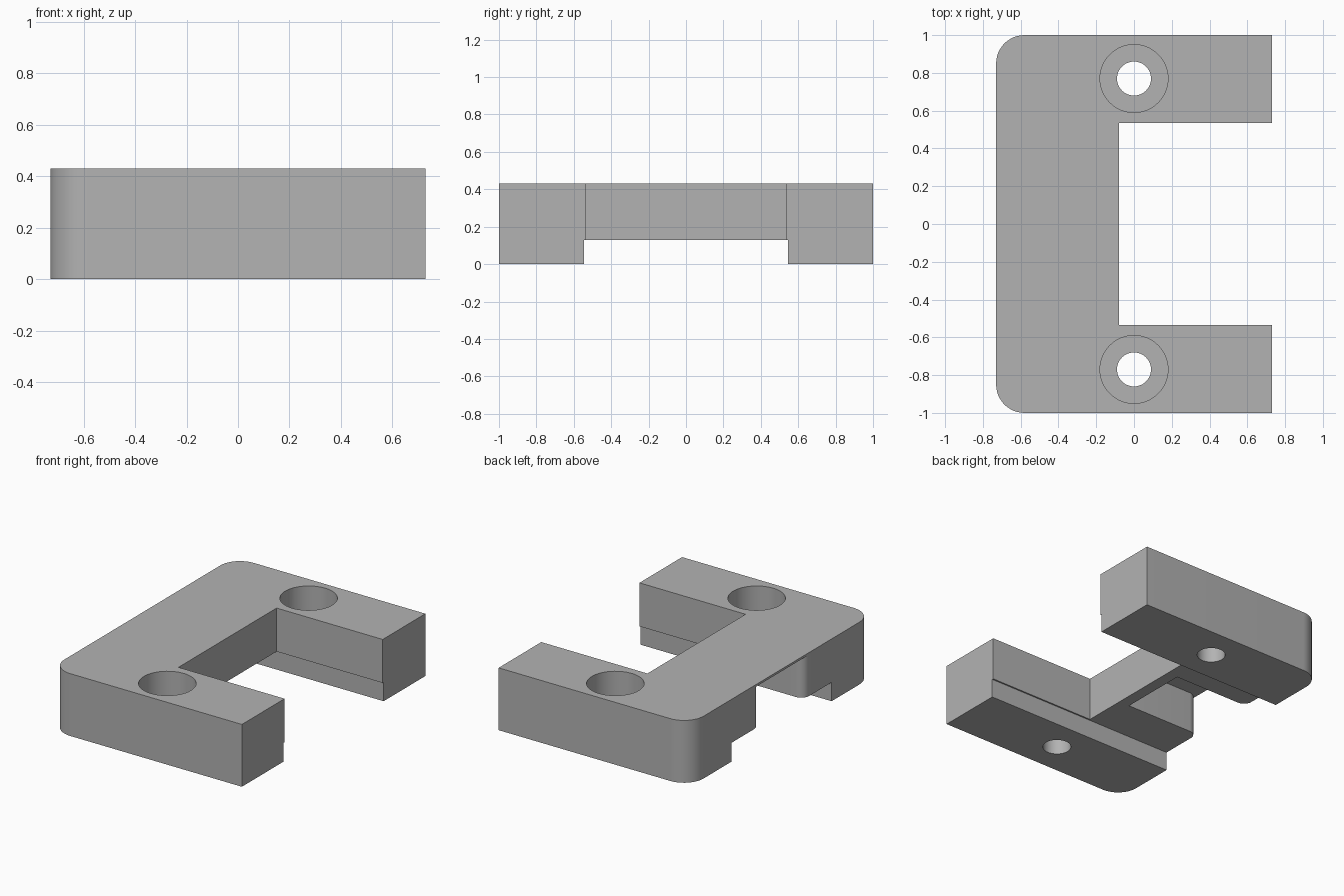
import bpy
import bmesh
from math import cos, sin, pi

cube = bpy.data.objects.get("Cube")
if cube:
    bpy.data.objects.remove(cube, do_unlink=True)

grey = bpy.data.materials.new("plain grey")
grey.use_nodes = True
grey.diffuse_color = (0.45, 0.45, 0.45, 1)
grey.node_tree.nodes["Principled BSDF"].inputs["Base Color"].default_value = grey.diffuse_color


def arc(cx, cy, r, start, end, steps=12):
    """Points along an arc, angles in half turns."""
    angles = [pi * (start + (end - start) * i / steps) for i in range(steps + 1)]
    return [(cx + r * cos(a), cy + r * sin(a)) for a in angles]


def prism(name, outline, z0, z1):
    """Extrude a flat outline from z0 to z1."""
    bm = bmesh.new()
    face = bm.faces.new([bm.verts.new((x, y, z0)) for x, y in outline])
    top = bmesh.ops.extrude_face_region(bm, geom=[face])["geom"]
    bmesh.ops.translate(bm, vec=(0, 0, z1 - z0),
                        verts=[v for v in top if isinstance(v, bmesh.types.BMVert)])
    bmesh.ops.recalc_face_normals(bm, faces=bm.faces)
    mesh = bpy.data.meshes.new(name)
    bm.to_mesh(mesh)
    bm.free()
    mesh.materials.append(grey)
    obj = bpy.data.objects.new(name, mesh)
    bpy.context.collection.objects.link(obj)
    return obj


def mirrored(half):
    """Close an outline by mirroring its +y half across y = 0."""
    return half + [(x, -y) for x, y in reversed(half)]


HEIGHT, LEDGE, SKIN = 0.43, 0.13, 0.415
END, BACK = 0.73, 0.15

# C-shaped body with two rounded outer corners
body = prism("clamp_body", mirrored(
    [(-0.08, 0.535), (END, 0.535), (END, 1)]
    + arc(-END + BACK, 1 - BACK, BACK, 0.5, 1)), 0, HEIGHT)

cutters = []
# Channel under the bridge
cutters.append(prism("channel_cutter", mirrored([(-1, 0.545), (1, 0.545)]), -0.2, LEDGE))
# Pocket with a flared mouth, leaving a thin skin on top
cutters.append(prism("pocket_cutter", mirrored(
    [(-1, 0.30)] + arc(-END + 0.06, 0.30, 0.06, 1, 1.5, 8) + [(-0.16, 0.24)]), -0.3, SKIN))
# Counterbored screw holes
for y in (-0.77, 0.77):
    for label, r, z0 in (("screw_hole", 0.09, -0.4), ("counterbore", 0.18, LEDGE)):
        cutters.append(prism(label + "_cutter", arc(0, y, r, 0, 2, 48)[:-1], z0, 0.6))

bpy.context.view_layer.objects.active = body
for cutter in cutters:
    cutter.hide_render = True
    mod = body.modifiers.new(cutter.name, "BOOLEAN")
    mod.operation = "DIFFERENCE"
    mod.solver = "EXACT"
    mod.object = cutter
    bpy.ops.object.modifier_apply(modifier=mod.name)
    bpy.data.objects.remove(cutter, do_unlink=True)

# Smooth the rounded walls, keep the edges crisp
bpy.ops.object.select_all(action="DESELECT")
body.select_set(True)
bpy.ops.object.shade_smooth_by_angle(angle=pi / 6)
